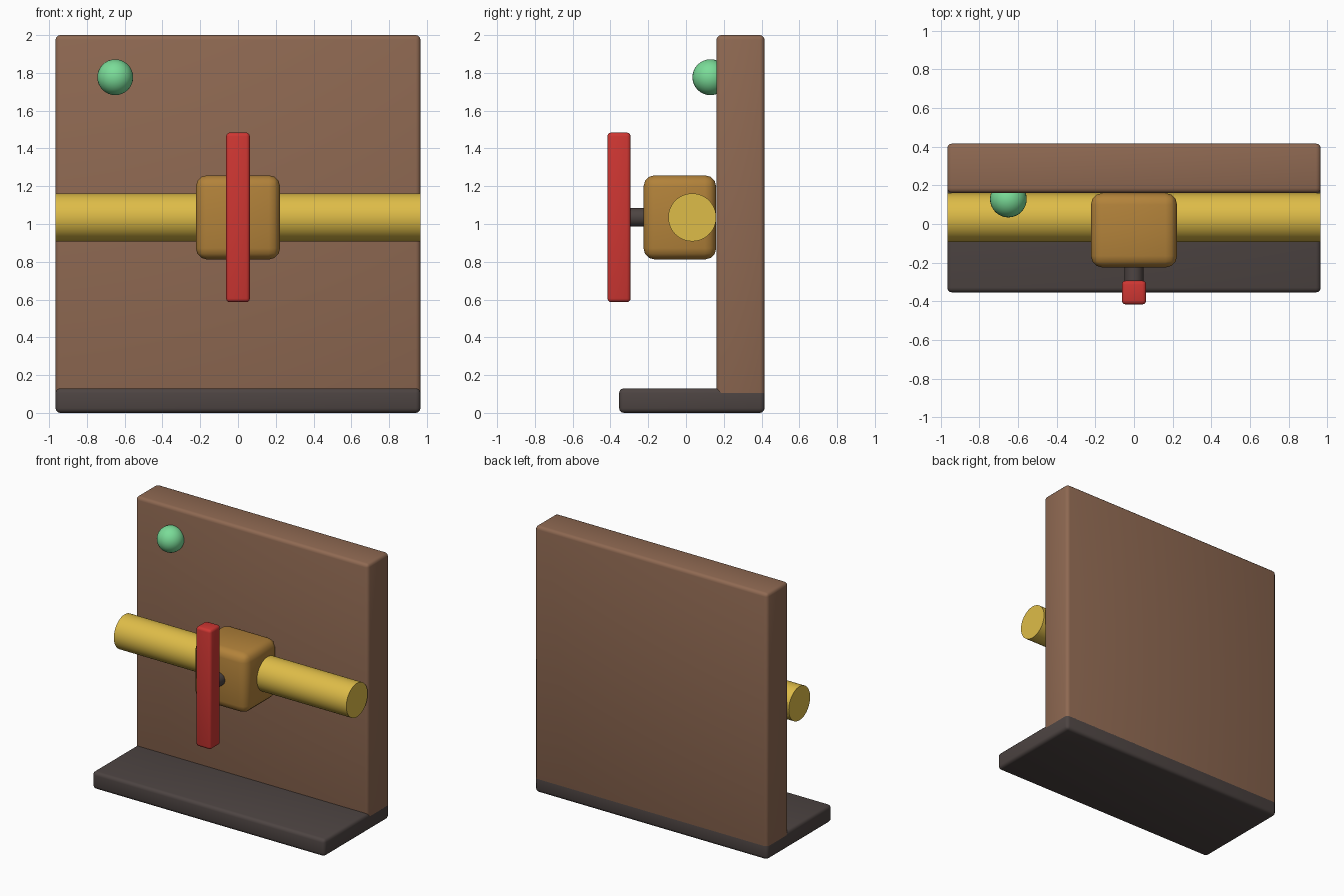
import bpy, math

if "Cube" in bpy.data.objects:
    bpy.data.objects.remove(bpy.data.objects["Cube"])


def srgb(r, g, b):
    def lin(c):
        c /= 255
        return c / 12.92 if c <= 0.04045 else ((c + 0.055) / 1.055) ** 2.4
    return (lin(r), lin(g), lin(b), 1)


def material(name, *rgb):
    m = bpy.data.materials.new(name)
    m.diffuse_color = srgb(*rgb)
    m.use_nodes = True
    m.node_tree.nodes["Principled BSDF"].inputs["Base Color"].default_value = m.diffuse_color
    return m


brown = material("wall brown", 143, 105, 82)
dark = material("dark floor", 77, 68, 66)
yellow = material("pipe yellow", 222, 188, 72)
bronze = material("bronze", 178, 130, 58)
red = material("handle red", 206, 54, 50)
green = material("lamp green", 122, 220, 152)


def finish(name, mat):
    ob = bpy.context.object
    ob.name = name
    ob.data.materials.append(mat)
    bpy.ops.object.shade_smooth_by_angle(angle=math.radians(35))
    return ob


def box(name, lo, hi, bevel, mat, segments=3):
    """Rounded box between two corners."""
    bpy.ops.mesh.primitive_cube_add(
        size=1, location=[(a + b) / 2 for a, b in zip(lo, hi)])
    ob = bpy.context.object
    ob.scale = [b - a for a, b in zip(lo, hi)]
    bpy.ops.object.transform_apply(location=False, rotation=False, scale=True)
    mod = ob.modifiers.new("round", 'BEVEL')
    mod.width, mod.segments = bevel, segments
    bpy.ops.object.modifier_apply(modifier=mod.name)
    return finish(name, mat)


def rod(name, centre, radius, length, rotation, mat, sides=48):
    bpy.ops.mesh.primitive_cylinder_add(
        vertices=sides, radius=radius, depth=length,
        location=centre, rotation=rotation)
    return finish(name, mat)


W, AXIS = 0.966, 1.035

# floor slab and back wall, the wall sunk into the slab
box("floor_slab", (-W, -0.354, 0), (W, 0.416, 0.13), 0.025, dark)
box("back_wall", (-W, 0.161, 0.078), (W, 0.416, 2), 0.025, brown)

# horizontal pipe and valve body
rod("pipe", (0, 0.033, AXIS), 0.127, 2 * W, (0, math.pi / 2, 0), yellow)
box("valve_body", (-0.223, -0.225, AXIS - 0.223), (0.223, 0.16, AXIS + 0.223),
    0.06, bronze)

# stem and upright handle
rod("valve_stem", (0, -0.255, AXIS), 0.049, 0.13, (math.pi / 2, 0, 0), dark)
box("handle", (-0.063, -0.416, AXIS - 0.449), (0.063, -0.293, AXIS + 0.449),
    0.02, red)

# indicator lamp half sunk into the wall
bpy.ops.mesh.primitive_uv_sphere_add(
    segments=32, ring_count=16, radius=0.095, location=(-0.65, 0.129, 1.777))
finish("indicator_lamp", green)
